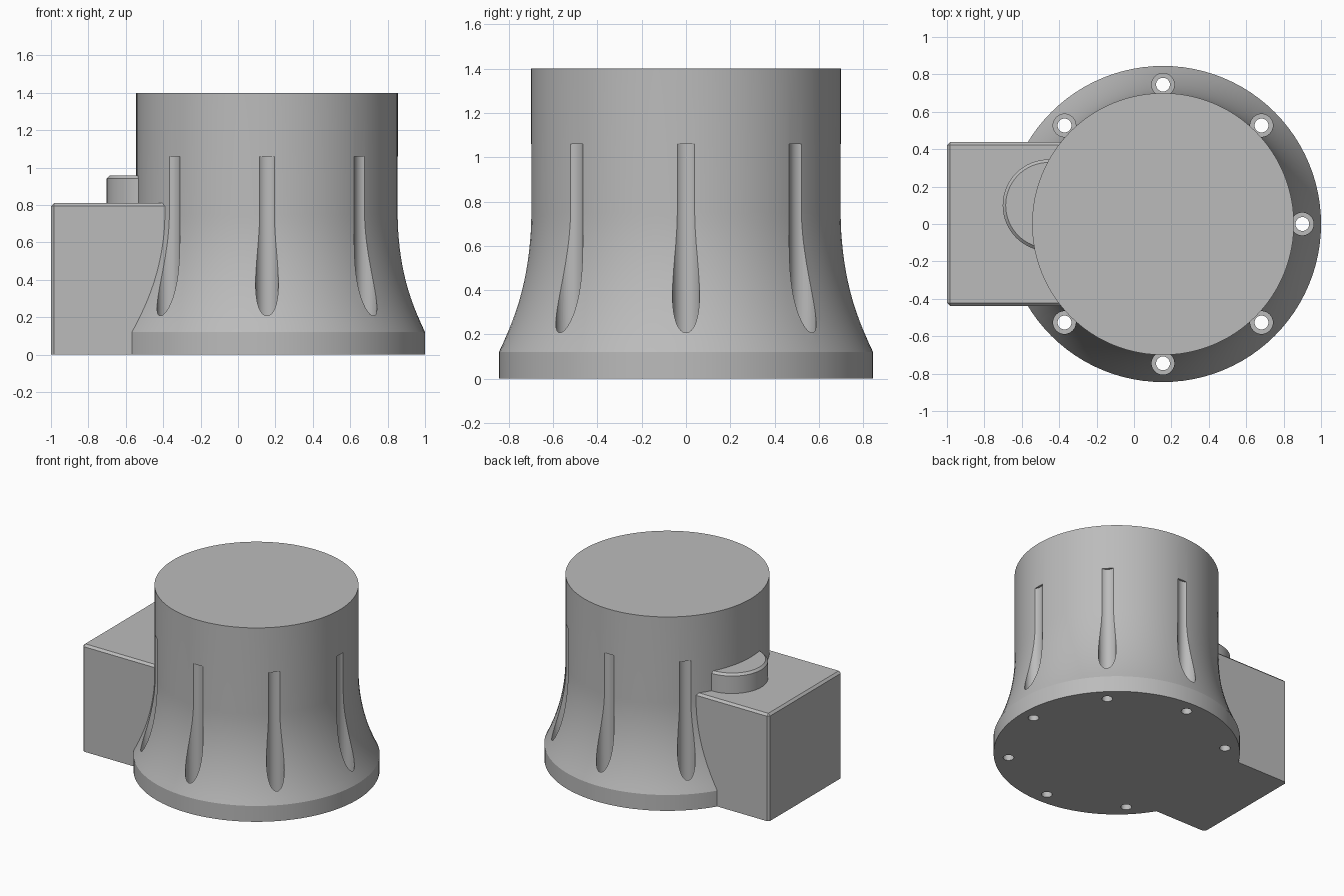
import bpy, bmesh, math

old = bpy.data.objects.get("Cube")
if old:
    bpy.data.objects.remove(old, do_unlink=True)

AXIS_X = 0.155       # centre line of the round housing
WAIST = 0.70         # radius of the straight upper wall
FLARE_TOP, FLARE_R = 0.75, 1.44

grey = bpy.data.materials.new("plain grey")
grey.use_nodes = True
grey.diffuse_color = (0.5, 0.5, 0.5, 1)
grey.node_tree.nodes["Principled BSDF"].inputs["Base Color"].default_value = (0.5, 0.5, 0.5, 1)


def add_object(name, bm):
    bmesh.ops.recalc_face_normals(bm, faces=bm.faces)
    mesh = bpy.data.meshes.new(name)
    bm.to_mesh(mesh)
    bm.free()
    mesh.materials.append(grey)
    obj = bpy.data.objects.new(name, mesh)
    bpy.context.collection.objects.link(obj)
    return obj


def lathe(bm, profile, cx, cy, sides):
    """Closed turned solid from (radius, height) pairs."""
    rings = []
    for r, z in profile:
        angles = [2 * math.pi * i / sides for i in range(sides)]
        rings.append([bm.verts.new((cx + r * math.cos(a), cy + r * math.sin(a), z)) for a in angles])
    for low, high in zip(rings, rings[1:]):
        for i in range(sides):
            j = (i + 1) % sides
            bm.faces.new((low[i], low[j], high[j], high[i]))
    bm.faces.new(rings[0][::-1])
    bm.faces.new(rings[-1])


def smooth(obj):
    bpy.ops.object.select_all(action='DESELECT')
    obj.select_set(True)
    bpy.context.view_layer.objects.active = obj
    bpy.ops.object.shade_smooth_by_angle(angle=math.radians(20))


# Flared round housing: short rim, concave arc, straight wall
profile = [(0.845, 0)]
for i in range(15):
    z = 0.12 + (FLARE_TOP - 0.12) * i / 14
    dz = FLARE_TOP - z
    profile.append((WAIST + FLARE_R - math.sqrt(FLARE_R ** 2 - dz ** 2), z))
profile.append((WAIST, 1.4))
bm = bmesh.new()
lathe(bm, profile, AXIS_X, 0, 96)
housing = add_object("housing", bm)

# Seven screw pockets with through holes, none on the box side
bm = bmesh.new()
for k in range(-3, 4):
    a = k * math.pi / 4
    lathe(bm, [(0.037, -0.1), (0.037, 0.12), (0.061, 0.12), (0.061, 1.06)],
          AXIS_X + 0.745 * math.cos(a), 0.745 * math.sin(a), 32)
cutter = add_object("pocket_cutter", bm)
cutter.hide_render = True

cut = housing.modifiers.new("screw pockets", 'BOOLEAN')
cut.operation = 'DIFFERENCE'
cut.solver = 'EXACT'
cut.object = cutter
bpy.context.view_layer.objects.active = housing
bpy.ops.object.modifier_apply(modifier=cut.name)
bpy.data.objects.remove(cutter, do_unlink=True)
smooth(housing)

# Side box with chamfered outer edges
bm = bmesh.new()
bmesh.ops.create_cube(bm, size=1)
for v in bm.verts:
    v.co.x = -1.0 if v.co.x < 0 else -0.35
    v.co.y *= 0.875
    v.co.z = 0.0 if v.co.z < 0 else 0.81
edges = [e for e in bm.edges
         if all(v.co.z > 0.5 for v in e.verts) and any(v.co.x < -0.9 for v in e.verts)
         or all(v.co.x < -0.9 for v in e.verts) and e.calc_length() < 0.85]
bmesh.ops.bevel(bm, geom=edges, offset=0.016, segments=1, affect='EDGES')
add_object("side_box", bm)

# Round boss on top of the box, chamfered rim
bm = bmesh.new()
lathe(bm, [(0.245, 0.75), (0.245, 0.942), (0.229, 0.958)], -0.457, 0.1, 64)
smooth(add_object("round_boss", bm))
